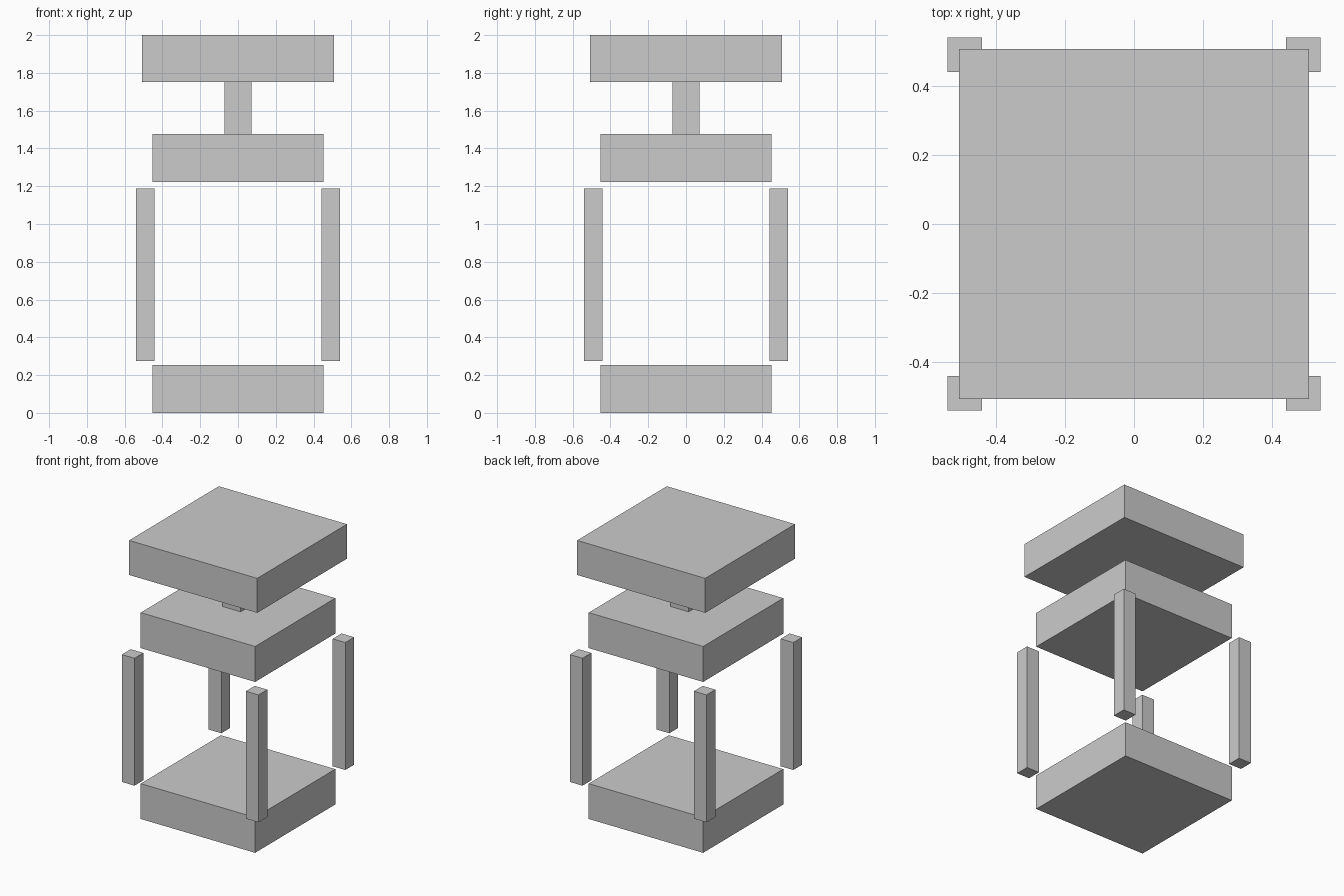
import bpy

if "Cube" in bpy.data.objects:
    bpy.data.objects.remove(bpy.data.objects["Cube"])


def box(name, x, y, z0, z1, width):
    """Square-section box centred on (x, y), spanning z0 to z1."""
    bpy.ops.mesh.primitive_cube_add(size=1, location=(x, y, (z0 + z1) / 2))
    obj = bpy.context.object
    obj.name = name
    obj.scale = (width, width, z1 - z0)
    bpy.ops.object.transform_apply(location=False, rotation=False, scale=True)
    return obj


# Stacked slabs and the short stem joining the upper two
box("base_slab", 0, 0, 0.0, 0.253, 0.906)
box("middle_slab", 0, 0, 1.223, 1.477, 0.906)
box("stem", 0, 0, 1.477, 1.753, 0.143)
box("top_slab", 0, 0, 1.753, 2.0, 1.015)

# Four free-standing corner posts between base and middle slab
for y, depth in ((-0.491, "front"), (0.491, "back")):
    for x, side in ((-0.491, "left"), (0.491, "right")):
        box(f"{depth}_{side}_post", x, y, 0.275, 1.187, 0.1)
